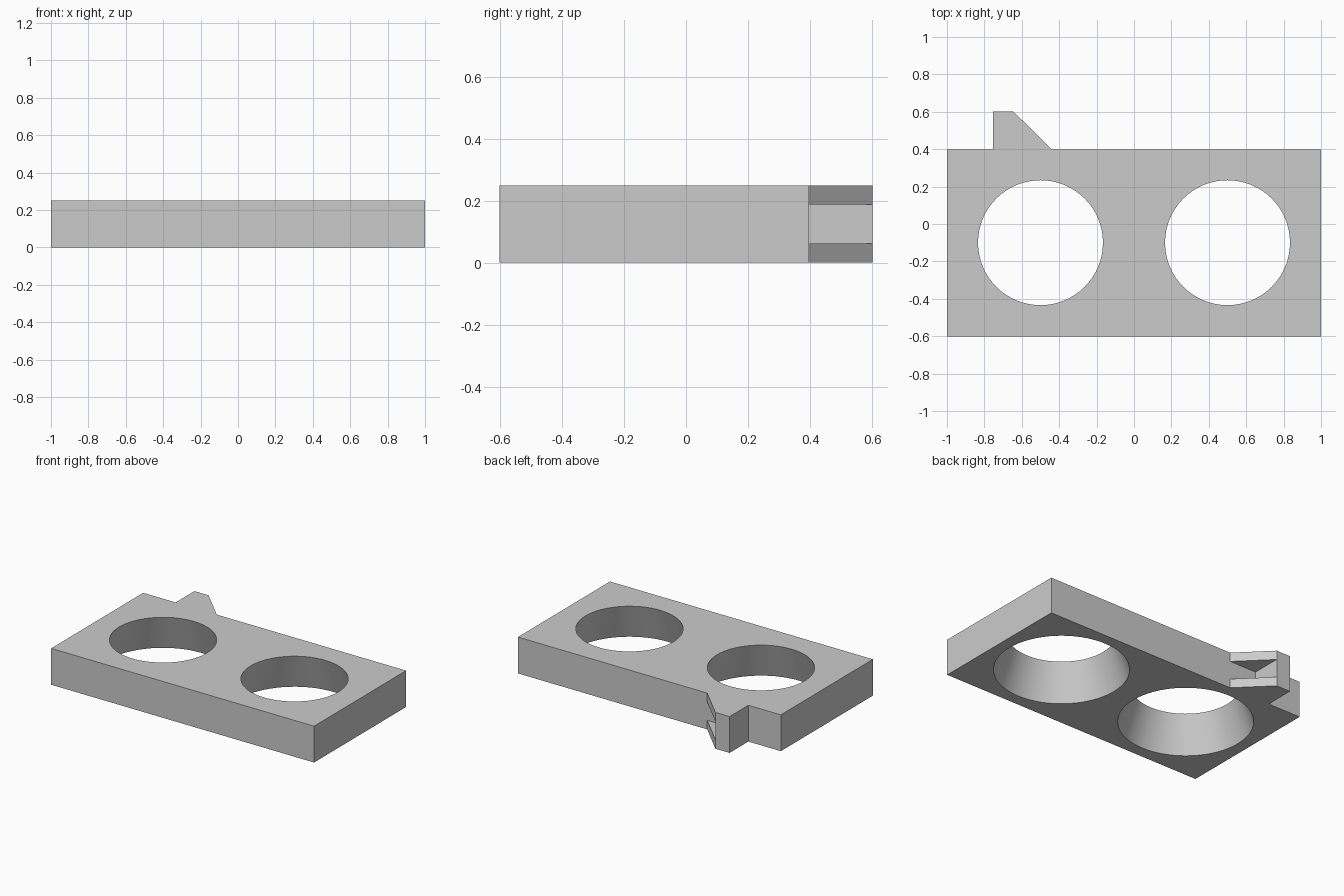
import bpy, bmesh

cube = bpy.data.objects.get("Cube")
if cube:
    bpy.data.objects.remove(cube, do_unlink=True)

HEIGHT, FRONT, BACK, TIP = 0.25, -0.602, 0.398, 0.602
POST = -0.645  # inner wall of the hook

grey = bpy.data.materials.new("light_grey")
grey.use_nodes = True
colour = (0.6, 0.6, 0.6, 1)
grey.diffuse_color = colour
grey.node_tree.nodes["Principled BSDF"].inputs["Base Color"].default_value = colour


def make_prism(name, outline, z0, z1):
    """Extrude a counter-clockwise outline from z0 up to z1."""
    bm = bmesh.new()
    face = bm.faces.new([bm.verts.new((x, y, z0)) for x, y in outline])
    top = bmesh.ops.extrude_face_region(bm, geom=[face])["geom"]
    verts = [v for v in top if isinstance(v, bmesh.types.BMVert)]
    bmesh.ops.translate(bm, verts=verts, vec=(0, 0, z1 - z0))
    bmesh.ops.recalc_face_normals(bm, faces=bm.faces)
    mesh = bpy.data.meshes.new(name)
    bm.to_mesh(mesh)
    bm.free()
    mesh.materials.append(grey)
    obj = bpy.data.objects.new(name, mesh)
    bpy.context.collection.objects.link(obj)
    return obj


# Plate with the hook on its back edge
plate = make_prism("hooked_plate", [
    (-1, FRONT), (1, FRONT), (1, BACK), (-0.44, BACK),
    (POST, TIP), (-0.753, TIP), (-0.753, BACK), (-1, BACK)], 0, HEIGHT)

# Slot through the sloping side of the hook
cutters = [make_prism("slot_cutter", [
    (POST, BACK), (-0.3, BACK), (-0.3, 0.8), (POST, 0.8)],
    HEIGHT / 4, HEIGHT * 3 / 4)]

# Two round holes, widening towards the bottom
R_TOP, R_BOTTOM = 0.334, 0.42
flare = R_BOTTOM - R_TOP
for side, x in (("right", -0.5), ("left", 0.5)):
    bpy.ops.mesh.primitive_cone_add(
        vertices=64, radius1=R_BOTTOM + flare, radius2=R_TOP - flare,
        depth=HEIGHT * 3, location=(x, -0.1, HEIGHT / 2))
    cone = bpy.context.object
    cone.name = side + "_hole_cutter"
    cone.data.materials.append(grey)
    cutters.append(cone)

bpy.ops.object.select_all(action='DESELECT')
plate.select_set(True)
bpy.context.view_layer.objects.active = plate
for cutter in cutters:
    mod = plate.modifiers.new(cutter.name, 'BOOLEAN')
    mod.operation = 'DIFFERENCE'
    mod.solver = 'EXACT'
    mod.object = cutter
    bpy.ops.object.modifier_apply(modifier=mod.name)
    bpy.data.objects.remove(cutter, do_unlink=True)

bpy.ops.object.shade_smooth_by_angle(angle=0.5)
